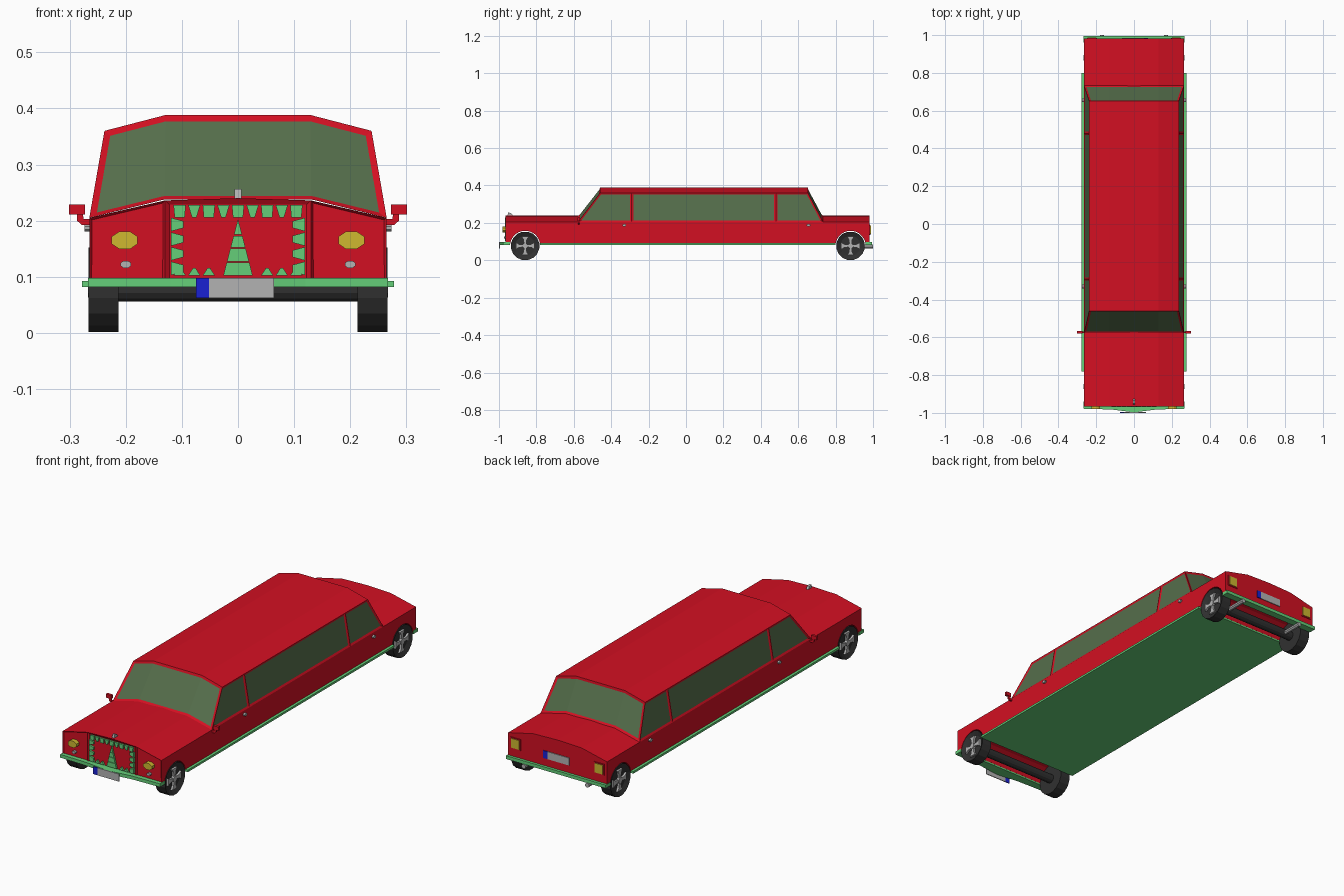
import bpy, bmesh
from math import sin, cos, pi

if "Cube" in bpy.data.objects:
    bpy.data.objects.remove(bpy.data.objects["Cube"])

def material(name, r, g, b):
    m = bpy.data.materials.new(name)
    m.diffuse_color = (r, g, b, 1)
    m.use_nodes = True
    m.node_tree.nodes["Principled BSDF"].inputs["Base Color"].default_value = m.diffuse_color
    return m

RED = material("red_paint", 0.65, 0.005, 0.016)
GREEN = material("green_trim", 0.13, 0.62, 0.19)
GLASS = material("tinted_glass", 0.09, 0.155, 0.07)
YELLOW = material("yellow_lamp", 0.62, 0.48, 0.03)
BLUE = material("blue_strip", 0.01, 0.015, 0.65)
DARK = material("dark_rubber", 0.03, 0.03, 0.03)
GREY = material("light_metal", 0.45, 0.45, 0.45)

def finish(name, bm, *mats):
    me = bpy.data.meshes.new(name)
    bm.to_mesh(me)
    bm.free()
    ob = bpy.data.objects.new(name, me)
    bpy.context.collection.objects.link(ob)
    for m in mats:
        me.materials.append(m)
    return ob

def prism(name, pts, axis, lo, hi, mat):
    """Extrude a 2D outline along an axis between lo and hi."""
    place = {'x': lambda a, b, d: (d, a, b), 'y': lambda a, b, d: (a, d, b), 'z': lambda a, b, d: (a, b, d)}[axis]
    bm = bmesh.new()
    r0 = [bm.verts.new(place(a, b, lo)) for a, b in pts]
    r1 = [bm.verts.new(place(a, b, hi)) for a, b in pts]
    bm.faces.new(r0)
    bm.faces.new(r1)
    for i in range(len(pts)):
        j = (i + 1) % len(pts)
        bm.faces.new((r0[i], r0[j], r1[j], r1[i]))
    bmesh.ops.recalc_face_normals(bm, faces=bm.faces)
    return finish(name, bm, mat)

def rect(a0, a1, b0, b1):
    return [(a0, b0), (a1, b0), (a1, b1), (a0, b1)]

def oval(ca, cb, ra, rb, n):
    return [(ca + ra * cos(2 * pi * (i + .5) / n), cb + rb * sin(2 * pi * (i + .5) / n)) for i in range(n)]

AXLES = {"front": -0.86, "rear": 0.88}
WZ, WR = 0.077, 0.077

# lower body with three recessed nose panels
bm = bmesh.new()
section = [(-.265, .09), (-.13, .09), (.13, .09), (.265, .09), (.265, .205), (.13, .236), (0, .24), (-.13, .236), (-.265, .205)]
f, b = [[bm.verts.new((x, y, z)) for x, z in section] for y in (-.965, .982)]
bm.faces.new(b)
for i in range(9):
    bm.faces.new((f[i], f[(i + 1) % 9], b[(i + 1) % 9], b[i]))
panels = [bm.faces.new([f[i] for i in ids]) for ids in ((0, 1, 7, 8), (1, 2, 5, 6, 7), (2, 3, 4, 5))]
bmesh.ops.recalc_face_normals(bm, faces=bm.faces)
for p, t in zip(panels, (.006, .011, .006)):
    bmesh.ops.inset_individual(bm, faces=[p], thickness=t, depth=-.006)
body = finish("lower_body", bm, RED)

# wheel arches
for end, y in AXLES.items():
    cutter = prism(end + "_arch_cutter", oval(y, WZ, .081, .081, 24), 'x', -.4, .4, RED)
    cutter.hide_render = True
    cutter.hide_viewport = True
    mod = body.modifiers.new(end + "_arch", 'BOOLEAN')
    mod.operation, mod.solver, mod.object = 'DIFFERENCE', 'EXACT', cutter

# cabin: stations along y as (base, roof), windows inset
bm = bmesh.new()
base = [(-.265, .205), (-.13, .238), (.13, .238), (.265, .205)]
roof = [(-.238, .36), (-.13, .388), (.13, .388), (.238, .36)]
rows = []
for yb, yt in ((-.578, -.46), (-.291, -.291), (.48, .48), (.733, .652)):
    rows.append(([bm.verts.new((x, yb, z)) for x, z in base], [bm.verts.new((x, yt, z)) for x, z in roof]))
sides, screens = [], []
for (b0, t0), (b1, t1) in zip(rows, rows[1:]):
    for i in (0, 3):
        sides.append(bm.faces.new((b0[i], b1[i], t1[i], t0[i])))
    for i in range(3):
        bm.faces.new((t0[i], t0[i + 1], t1[i + 1], t1[i]))
for bb, tt in (rows[0], rows[-1]):
    screens.append([bm.faces.new((bb[i], bb[i + 1], tt[i + 1], tt[i])) for i in range(3)])
for v in [v for v in bm.verts if not v.link_faces]:
    bm.verts.remove(v)
bmesh.ops.recalc_face_normals(bm, faces=bm.faces)
for group in screens:
    bmesh.ops.inset_region(bm, faces=group, thickness=.011, depth=-.004, use_boundary=True, use_even_offset=True)
for face in sides:
    bmesh.ops.inset_individual(bm, faces=[face], thickness=.009, depth=-.004, use_even_offset=True)
for face in sides + screens[0] + screens[1]:
    face.material_index = 1
finish("cabin", bm, RED, GLASS)

# floor, side skirts and bumpers
prism("floor_skirt", rect(-.278, .278, -.78, .80), 'z', .082, .092, GREEN)
prism("front_bumper", [(-.267, -.94), (.267, -.94), (.267, -.978), (.12, -.982), (0, -.997), (-.12, -.982), (-.267, -.978)],
      'z', .082, .098, GREEN)
prism("rear_bumper", rect(-.267, .267, .96, .995), 'z', .082, .098, GREEN)

# grille teeth around the opening
def tooth(x, z, dx, dz, w, tip, length):
    px, pz = -dz, dx
    pts = [(x + px * s * h + dx * d, z + pz * s * h + dz * d)
           for s, h, d in ((-1, w, 0), (1, w, 0), (1, tip, length), (-1, tip, length))]
    prism("grille_tooth", pts, 'y', -.968, -.957, GREEN)

for i in range(9):
    x = -.104 + i * .026
    tooth(x, .228, 0, -1, .011, .004 if i % 2 else .009, .022)
    if abs(x) > .03:
        tooth(x, .102, 0, 1, .011, .002, .014)
for s in (-1, 1):
    for i in range(4):
        tooth(s * .119, .193 - i * .026, -s, 0, .012, .006, .022)
# central spike in stacked pieces
for z0, z1 in ((.102, .125), (.127, .15), (.152, .173), (.175, .202)):
    w0, w1 = [.026 * (.203 - z) / .1 for z in (z0, z1)]
    prism("grille_spike", [(-w0, z0), (w0, z0), (w1, z1), (-w1, z1)], 'y', -.968, -.957, GREEN)

# number plates with blue end strip
for end, y, z, s in (("front", -.9995, .062, 1), ("rear", .982, .135, -1)):
    prism(end + "_plate", rect(-s * .052, s * .064, z, z + .036), 'y', y, y + .004, GREY)
    prism(end + "_plate_strip", rect(-s * .075, -s * .052, z, z + .036), 'y', y, y + .004, BLUE)

# hood ornament
prism("hood_ornament", [(-.955, .238), (-.925, .238), (-.935, .252), (-.95, .256)], 'x', -.006, .006, GREY)

for s, side in ((-1, "left"), (1, "right")):
    # lamps
    prism(side + "_headlight", oval(s * .202, .165, .025, .017, 8), 'y', -.98, -.955, YELLOW)
    prism(side + "_fog_lamp", oval(s * .2, .122, .01, .007, 8), 'y', -.972, -.955, GREY)
    prism(side + "_tail_lamp_frame", rect(s * .196, s * .25, .135, .19), 'y', .98, .985, RED)
    prism(side + "_tail_lamp", rect(s * .201, s * .245, .14, .185), 'y', .98, .988, YELLOW)
    # exhaust pipe
    prism(side + "_exhaust", oval(s * .17, .073, .011, .011, 8), 'y', .90, 1.0, GREY)
    # door handles
    for y in (-.33, .655):
        prism(side + "_door_handle", oval(y, .187, .011, .007, 8), 'x', s * .262, s * .274, GREY)
    # wing mirror
    prism(side + "_mirror_arm", [(s * .26, .192), (s * .278, .192), (s * .287, .2), (s * .287, .213), (s * .277, .213),
                                 (s * .275, .203), (s * .26, .203)], 'y', -.577, -.569, RED)
    prism(side + "_mirror", rect(s * .273, s * .301, .211, .229), 'y', -.58, -.567, RED)
    # wheels: tyre, recessed rim, flared spokes, hub
    for end, y in AXLES.items():
        name = end + "_" + side
        tyre = prism(name + "_tyre", oval(y, WZ, WR, WR, 16), 'x', s * .213, s * .266, DARK)
        bm = bmesh.new()
        bm.from_mesh(tyre.data)
        outer = [fc for fc in bm.faces if fc.normal.x * s > .9]
        bmesh.ops.inset_region(bm, faces=outer, thickness=.023, depth=-.012)
        bm.to_mesh(tyre.data)
        bm.free()
        for k in range(4):
            c, d = cos(k * pi / 2), sin(k * pi / 2)
            pts = [(y + r * c - w * d, WZ + r * d + w * c) for r, w in ((.008, -.006), (.034, -.009), (.05, -.019), (.05, .019), (.034, .009), (.008, .006))]
            prism(name + "_spoke", pts, 'x', s * .252, s * .264, GREY)
        prism(name + "_hub", oval(y, WZ, .015, .015, 8), 'x', s * .252, s * .267, GREY)

# axles
for end, y in AXLES.items():
    prism(end + "_axle", oval(y, WZ, .022, .022, 12), 'x', -.215, .215, DARK)
